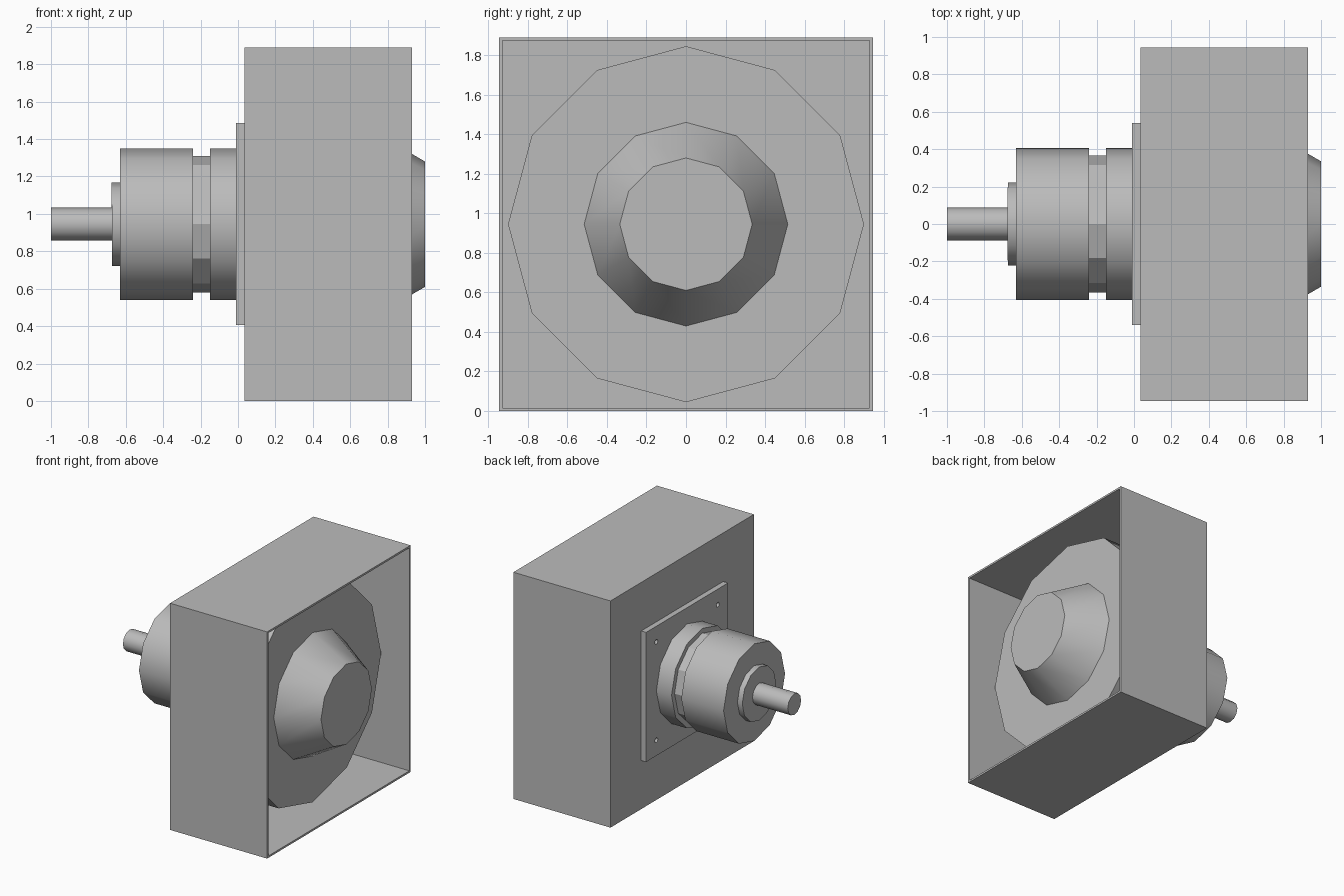
import bpy
from math import pi, radians
from mathutils import Matrix, Vector

cube = bpy.data.objects.get("Cube")
if cube:
    bpy.data.objects.remove(cube, do_unlink=True)

AXIS_Z = 0.945   # height of the shared axis
HALF = 0.945     # half width of the housing

grey = bpy.data.materials.new("plain grey")
grey.use_nodes = True
grey.diffuse_color = (0.5, 0.5, 0.5, 1)
grey.node_tree.nodes["Principled BSDF"].inputs["Base Color"].default_value = (0.5, 0.5, 0.5, 1)


def finish(obj, name):
    obj.name = obj.data.name = name
    obj.data.materials.append(grey)
    return obj


def block(name, x0, x1, half):
    """Square block centred on the axis, from x0 to x1."""
    bpy.ops.mesh.primitive_cube_add(size=1)
    obj = bpy.context.object
    obj.data.transform(Matrix.Translation(((x0 + x1) / 2, 0, AXIS_Z))
                       @ Matrix.Diagonal((x1 - x0, 2 * half, 2 * half, 1)))
    return finish(obj, name)


def turned(name, x0, x1, r0, r1=None, smooth=True, y=0, z=AXIS_Z):
    """Twelve-sided cylinder or cone along x, with a vertex pointing up."""
    bpy.ops.mesh.primitive_cone_add(vertices=12, radius1=r0, radius2=r0 if r1 is None else r1,
                                    depth=x1 - x0)
    obj = bpy.context.object
    obj.data.transform(Matrix.Translation(((x0 + x1) / 2, y, z)) @ Matrix.Rotation(pi / 2, 4, "Y"))
    if smooth:
        bpy.ops.object.shade_smooth_by_angle(angle=radians(35))
    return finish(obj, name)


def cut(obj, cutter):
    mod = obj.modifiers.new("cut", "BOOLEAN")
    mod.operation = "DIFFERENCE"
    mod.solver = "EXACT"
    mod.object = cutter
    cutter.hide_render = True
    cutter.hide_set(True)


# Housing: thin-walled square box, open towards +x
housing = block("housing", 0.035, 0.93, HALF)
cut(housing, block("housing_cutter", 0.05, 1.1, HALF - 0.016))

# Drum inside the housing with a tapered nose
turned("drum", 0.05, 0.69, 0.9)
turned("nose_cone", 0.69, 1.0, 0.515, 0.335)

# Mounting plate with four corner holes
plate = block("mounting_plate", -0.01, 0.035, 0.54)
for y in (-0.405, 0.405):
    for z in (-0.41, 0.41):
        cut(plate, turned("hole_cutter", -0.1, 0.03, 0.02, y=y, z=AXIS_Z + z))

# Motor body, groove, boss and shaft
turned("rear_collar", -0.15, -0.01, 0.405)
turned("groove", -0.24, -0.15, 0.365, smooth=False)
turned("motor_body", -0.63, -0.24, 0.405)
turned("boss", -0.675, -0.63, 0.223)
turned("shaft", -1.0, -0.675, 0.088)
